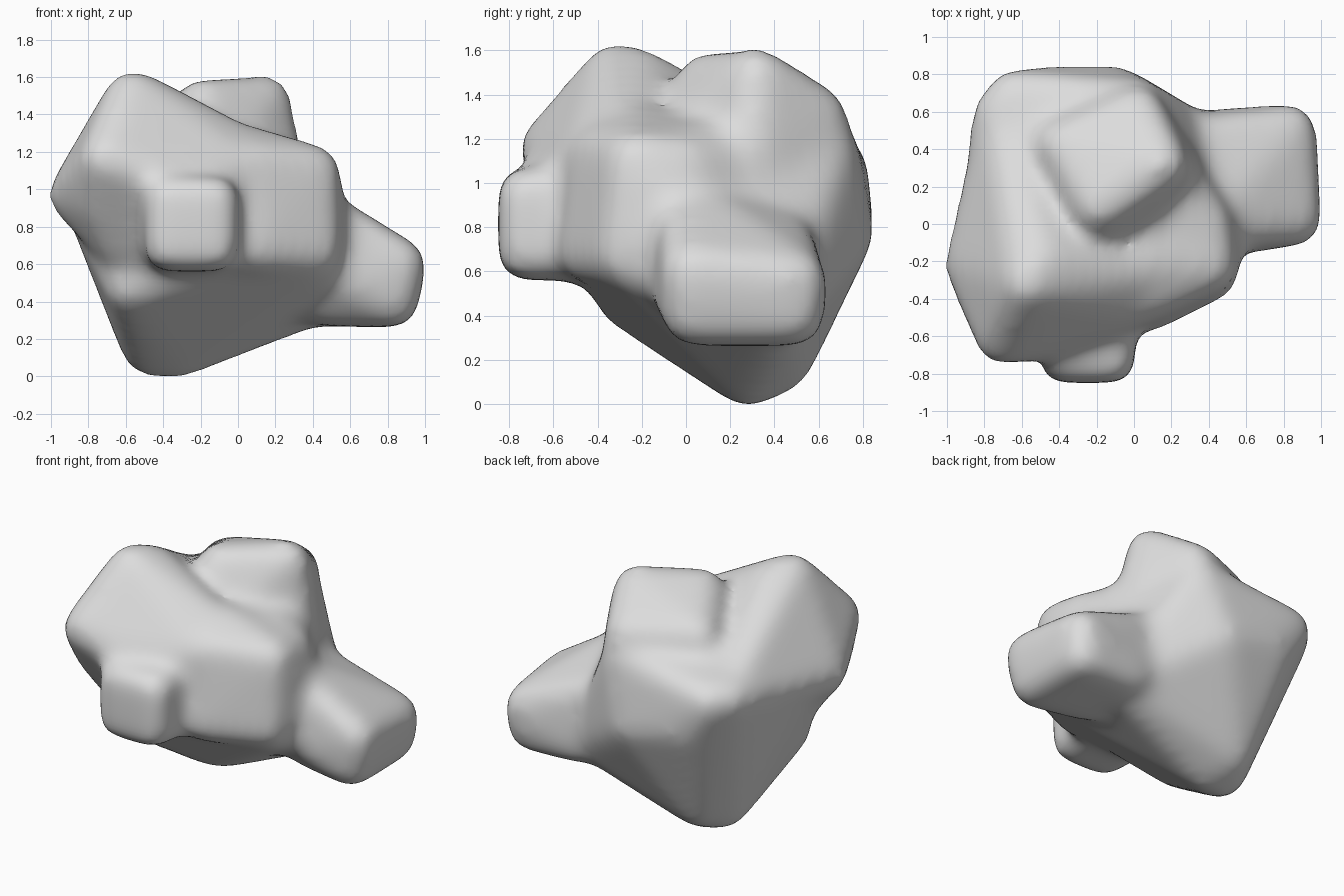
import bpy
import bmesh
from itertools import product
from mathutils import Matrix, Vector

if "Cube" in bpy.data.objects:
    bpy.data.objects.remove(bpy.data.objects["Cube"], do_unlink=True)


def sphere_directions():
    """Unit directions used to round the corners of each chunk."""
    ball = bmesh.new()
    bmesh.ops.create_icosphere(ball, subdivisions=3, radius=1, matrix=Matrix())
    directions = [v.co.copy() for v in ball.verts]
    ball.free()
    return directions


def add_rounded_hull(bm, corners, radius, directions):
    """Add one convex chunk: the hull of a ball at every corner."""
    verts = [bm.verts.new(Vector(c) + d * radius)
             for c in corners for d in directions]
    hull = bmesh.ops.convex_hull(bm, input=verts)
    spare = {g for g in hull["geom_interior"] + hull["geom_unused"]
             if isinstance(g, bmesh.types.BMVert)}
    bmesh.ops.delete(bm, geom=list(spare), context="VERTS")


def box_corners(low, high):
    return list(product(*zip(low, high)))


# Main body: slanted underside running down to one low tip
main_body = [
    (-.48, .27, .135), (-.32, .28, .125), (-.4, .43, .185),
    (-.58, -.27, .48), (-.1, -.36, .64), (.4, -.24, .63), (.42, .4, .41),
    (-.73, .58, 1.05), (-.5, .7, .84), (-.1, .71, .76),
    (-.65, .69, 1.05), (.01, .64, 1.15), (.05, .62, .85),
    (-.8, 0, .95), (-.25, 0, 1.25), (.3, 0, 1.12),
]

# Upper shoulder: tilted chunk with the highest peak
shoulder = [
    (-.57, -.32, 1.505), (-.5, -.2, 1.47),
    (-.71, -.62, 1.16), (-.52, -.6, 1.1), (-.73, -.46, .93),
    (-.88, -.22, .97), (-.7, .55, 1.04), (-.4, 0, 1.24),
    (-.01, -.26, 1.22), (0, -.42, 1.1), (-.64, -.34, .72), (-.4, -.3, .62),
]

# Top chunk: square face leaning to the back
top_chunk = [
    (.15, .32, 1.475), (-.19, .09, 1.455), (.02, .6, 1.3), (-.38, .42, 1.32),
    (.22, .3, 1.1), (-.12, -.08, 1.12), (.01, .62, 1), (-.5, .4, 1.05),
]

# Front chunk: turned slightly to the side
front_chunk = [
    (.08, -.44, .68), (.42, -.27, .67), (.41, -.23, 1.1), (.07, -.38, 1.13),
    (0, -.2, 1.22), (.45, 0, .8), (.38, 0, 1.08), (.25, .2, 1.06),
    (-.2, -.2, .6),
]

# Side lobe: blunt stub flaring into the body
side_lobe = [
    (.87, .02, .6), (.83, .03, .4), (.84, .5, .56), (.82, .49, .4),
    (.6, -.02, .5), (.58, .08, .75), (.55, .47, .6),
    (.45, .1, .41), (.45, .48, .41),
    (.38, 0, .9), (.25, .43, .78), (.2, .2, .5),
]

# Front knob: small square stub
front_knob = box_corners((-.39, -.74, .67), (-.105, -.2, .96))

bm = bmesh.new()
rounding = sphere_directions()
for chunk in (main_body, shoulder, top_chunk, front_chunk, side_lobe):
    add_rounded_hull(bm, chunk, .14, rounding)
add_rounded_hull(bm, front_knob, .11, rounding)
bmesh.ops.recalc_face_normals(bm, faces=bm.faces)
rough = bpy.data.meshes.new("boulder_chunks")
bm.to_mesh(rough)
bm.free()

boulder = bpy.data.objects.new("boulder", rough)
bpy.context.collection.objects.link(boulder)

# Fuse the chunks and soften the creases between them
fuse = boulder.modifiers.new("Fuse", "REMESH")
fuse.mode = "VOXEL"
fuse.voxel_size = 0.035
soften = boulder.modifiers.new("Soften", "SMOOTH")
soften.factor = 0.5
soften.iterations = 32

depsgraph = bpy.context.evaluated_depsgraph_get()
mesh = bpy.data.meshes.new_from_object(boulder.evaluated_get(depsgraph))
boulder.modifiers.clear()
boulder.data = mesh
bpy.data.meshes.remove(rough)
for face in mesh.polygons:
    face.use_smooth = True

# Plain stone colour
stone = bpy.data.materials.new("stone grey")
stone.use_nodes = True
colour = (.72, .72, .72, 1)
stone.diffuse_color = colour
stone.node_tree.nodes["Principled BSDF"].inputs["Base Color"].default_value = colour
mesh.materials.clear()
mesh.materials.append(stone)
